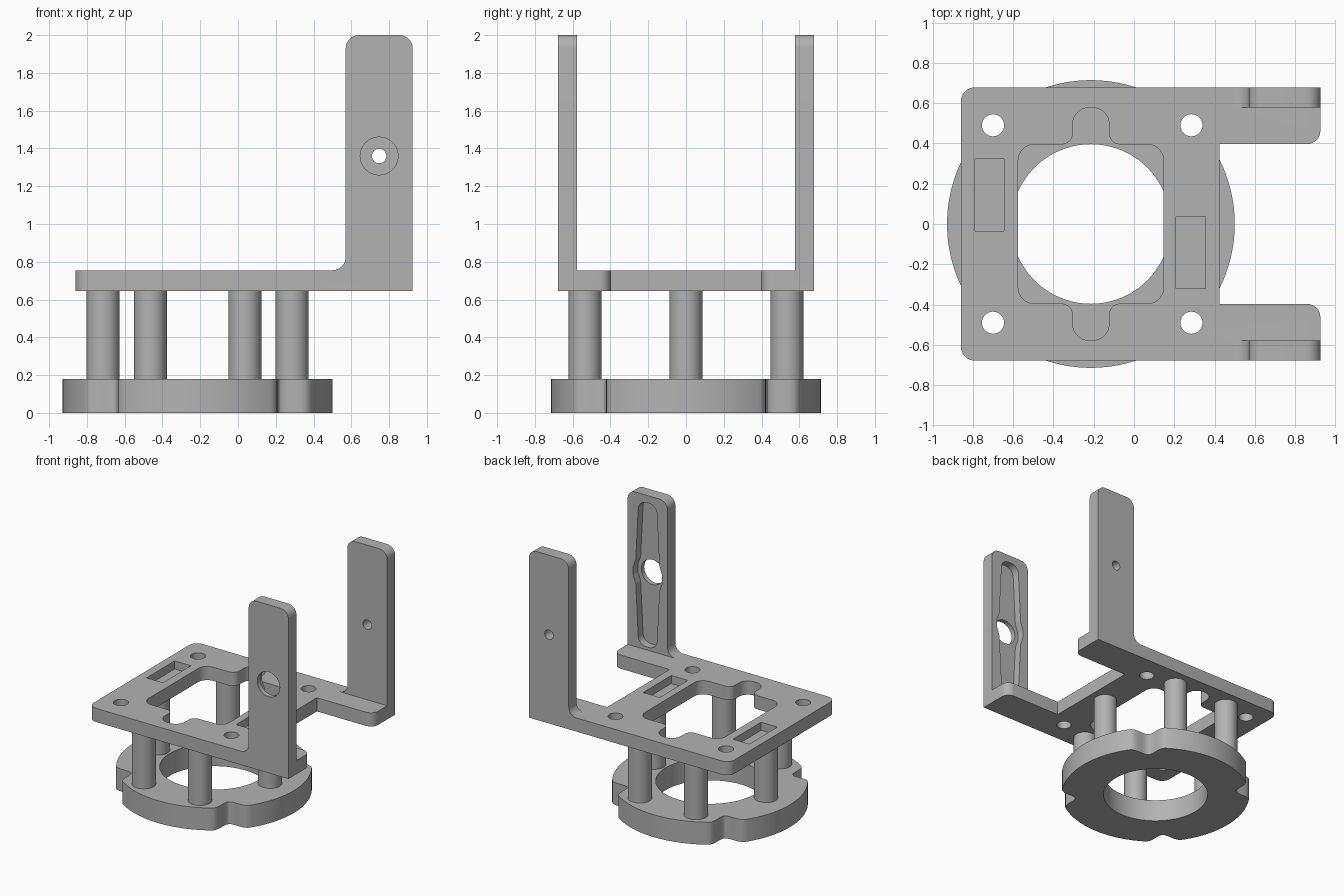
import bpy, bmesh, math
from mathutils import Vector

if "Cube" in bpy.data.objects:
    bpy.data.objects.remove(bpy.data.objects["Cube"])

CX = -0.214                      # centre of ring and window along x
Z0, Z1 = 0.645, 0.755            # plate bottom and top
YO, YI = 0.678, 0.578            # outer and inner faces of the uprights
HX, HZ = 0.747, 1.36             # pivot hole

grey = bpy.data.materials.new("plain grey")
grey.diffuse_color = (0.45, 0.45, 0.45, 1)
grey.use_nodes = True
grey.node_tree.nodes["Principled BSDF"].inputs["Base Color"].default_value = grey.diffuse_color


def rounded(pts, n=8):
    """Outline from (u, v, radius) corners, with arcs at the corners."""
    out = []
    for i, (u, v, r) in enumerate(pts):
        p = Vector((u, v))
        if r == 0:
            out.append(p)
            continue
        a = (Vector(pts[i - 1][:2]) - p).normalized()
        b = (Vector(pts[(i + 1) % len(pts)][:2]) - p).normalized()
        half = a.angle(b) / 2
        c = p + (a + b).normalized() * r / math.sin(half)
        t = r / math.tan(half)
        s, e = p + a * t - c, p + b * t - c
        sweep = s.angle_signed(e)          # clockwise positive
        for k in range(n + 1):
            w = -sweep * k / n
            out.append(c + Vector((s.x * math.cos(w) - s.y * math.sin(w),
                                   s.x * math.sin(w) + s.y * math.cos(w))))
    return out


def circle(u, v, r, n=48):
    return [Vector((u + r * math.cos(2 * math.pi * k / n),
                    v + r * math.sin(2 * math.pi * k / n))) for k in range(n)]


def rect(u0, u1, v0, v1):
    return [Vector(p) for p in ((u0, v0), (u1, v0), (u1, v1), (u0, v1))]


def spin(half):
    """Complete an outline by a half turn."""
    return half + [(-u, -v, r) for u, v, r in half]


def shift(pts, du, dv):
    return [(u + du, v + dv, r) for u, v, r in pts]


def prism(name, outline, lo, hi, axis="z"):
    bm = bmesh.new()
    pos = (lambda p, h: (p.x, p.y, h)) if axis == "z" else (lambda p, h: (p.x, h, p.y))
    face = bm.faces.new([bm.verts.new(pos(p, lo)) for p in outline])
    ext = bmesh.ops.extrude_face_region(bm, geom=[face])
    d = (0, 0, hi - lo) if axis == "z" else (0, hi - lo, 0)
    bmesh.ops.translate(bm, vec=d, verts=[g for g in ext["geom"] if isinstance(g, bmesh.types.BMVert)])
    bmesh.ops.recalc_face_normals(bm, faces=bm.faces)
    me = bpy.data.meshes.new(name)
    bm.to_mesh(me)
    bm.free()
    me.materials.append(grey)
    ob = bpy.data.objects.new(name, me)
    bpy.context.collection.objects.link(ob)
    return ob


def activate(ob):
    bpy.ops.object.select_all(action="DESELECT")
    ob.select_set(True)
    bpy.context.view_layer.objects.active = ob


def boolean(ob, tool, op="DIFFERENCE"):
    m = ob.modifiers.new("bool", "BOOLEAN")
    m.operation, m.object, m.solver = op, tool, "EXACT"
    activate(ob)
    bpy.ops.object.modifier_apply(modifier=m.name)
    bpy.data.objects.remove(tool)


def smooth(ob):
    activate(ob)
    bpy.ops.object.shade_smooth_by_angle(angle=math.radians(25))


# base ring with four soft notches on the diagonals
outline = []
for k in range(240):
    deg = k * 1.5
    d = (deg % 90) - 45
    r = 0.714 - (0.05 * (1 + math.cos(math.pi * d / 11)) if abs(d) < 11 else 0)
    outline.append(Vector((CX + r * math.cos(math.radians(deg)), r * math.sin(math.radians(deg)))))
ring = prism("base_ring", outline, 0, 0.18)
boolean(ring, prism("cut", circle(CX, 0, 0.396, 80), -0.1, 0.3))
smooth(ring)

# six posts
for px, py in [(-0.5, 0), (0.5, 0)] + [(sx * 0.25, sy * 0.535) for sx in (-1, 1) for sy in (-1, 1)]:
    smooth(prism("post", circle(CX + px, py, 0.0875, 40), 0.18, Z0))

# plate with two arms
upper = [(0.425, 0.397, 0), (0.925, 0.397, 0.065), (0.925, YO, 0), (-0.86, YO, 0.07)]
lower = [(u, -v, r) for u, v, r in reversed(upper)]
bracket = prism("bracket_plate", rounded(upper + lower), Z0, Z1)

# uprights, filleted into the plate
side = rounded([(0.925, 0.70, 0), (0.925, 2, 0.07), (0.57, 2, 0.07),
                (0.57, Z1, 0.07), (0.48, Z1, 0), (0.48, 0.70, 0)])
for lo, hi in ((-YO, -YI), (YI, YO)):
    boolean(bracket, prism("upright", side, lo, hi, "y"), "UNION")

# central window with a rounded bay at front and back
window = spin([(0.361, 0.395, 0.08), (0.09, 0.395, 0.055), (0.09, 0.577, 0.08),
               (-0.09, 0.577, 0.08), (-0.09, 0.395, 0.055), (-0.361, 0.395, 0.08)])
boolean(bracket, prism("cut", rounded(shift(window, CX, 0)), 0.6, 0.8))

# screw holes
for hx in (-0.70, 0.285):
    for hy in (-0.49, 0.49):
        boolean(bracket, prism("cut", circle(hx, hy, 0.055, 32), 0.6, 0.8))

# blind pockets in the plate
for box in ((-0.79, -0.645, -0.035, 0.323), (0.208, 0.355, -0.32, 0.038)):
    boolean(bracket, prism("cut", rect(*box), 0.69, 0.8))

# front upright: tapered recess on the inner face and large hole
recess = spin([(0.08, -0.58, 0.07), (0.105, -0.10, 0.02), (0.13, -0.03, 0.03),
               (0.13, 0.03, 0.03), (0.105, 0.10, 0.02), (0.08, 0.58, 0.07)])
boolean(bracket, prism("cut", rounded(shift(recess, HX, HZ)), -0.64, -0.5, "y"))
boolean(bracket, prism("cut", circle(HX, HZ, 0.1), -0.75, -0.6, "y"))

# back upright: small pivot hole
boolean(bracket, prism("cut", circle(HX, HZ, 0.038, 32), 0.5, 0.75, "y"))
smooth(bracket)
